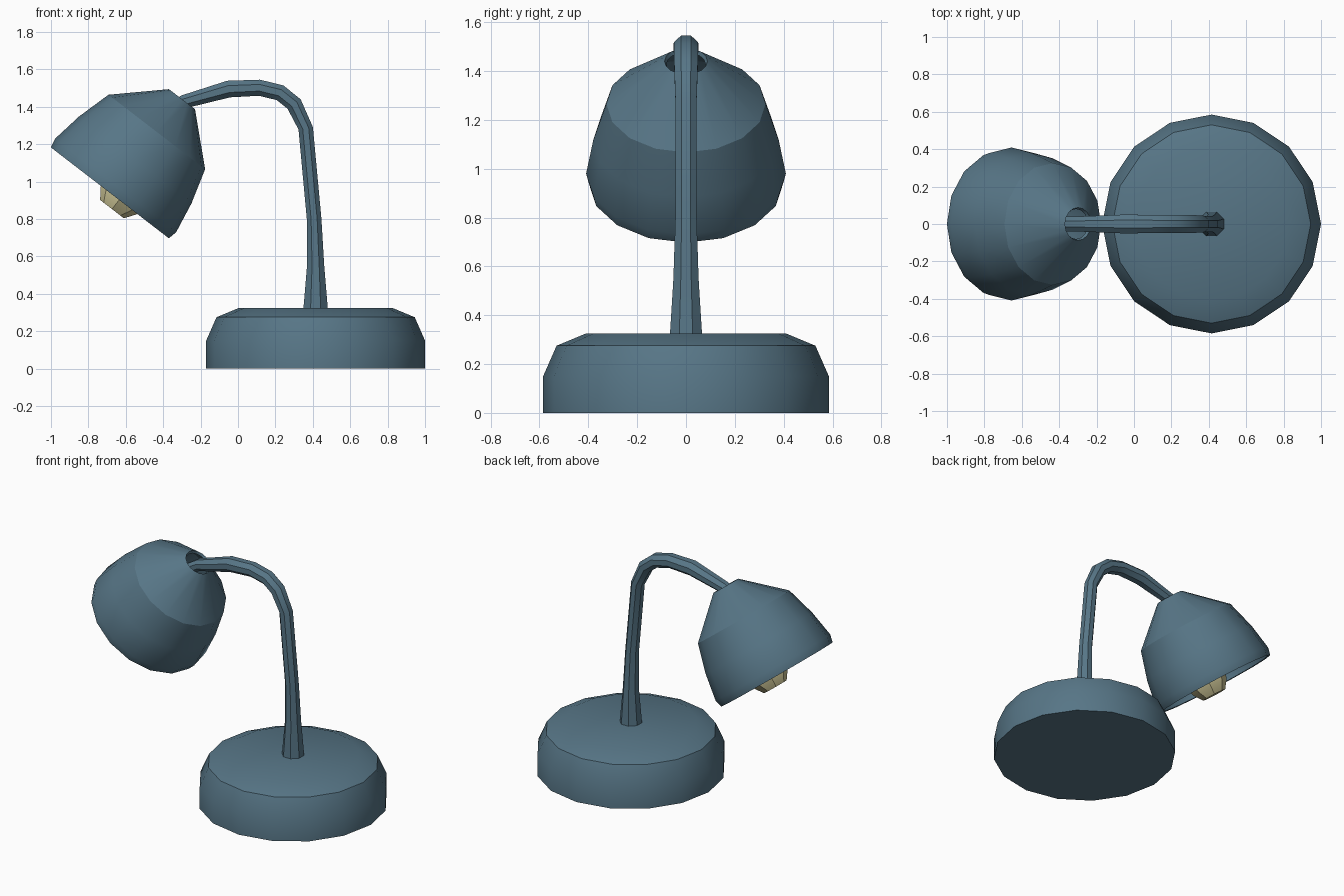
import bpy, bmesh, math
from mathutils import Vector, Matrix

if "Cube" in bpy.data.objects:
    bpy.data.objects.remove(bpy.data.objects["Cube"])


def material(name, rgb):
    m = bpy.data.materials.new(name)
    m.diffuse_color = (*rgb, 1)
    m.use_nodes = True
    m.node_tree.nodes["Principled BSDF"].inputs["Base Color"].default_value = m.diffuse_color
    return m


slate = material("slate_blue", (0.095, 0.18, 0.24))
cream = material("warm_cream", (0.62, 0.57, 0.31))


def finish(bm, name, mat, angle=30):
    bmesh.ops.recalc_face_normals(bm, faces=bm.faces[:])
    me = bpy.data.meshes.new(name)
    bm.to_mesh(me)
    bm.free()
    me.materials.append(mat)
    ob = bpy.data.objects.new(name, me)
    bpy.context.collection.objects.link(ob)
    bpy.ops.object.select_all(action='DESELECT')
    ob.select_set(True)
    bpy.context.view_layer.objects.active = ob
    bpy.ops.object.shade_smooth_by_angle(angle=math.radians(angle))
    return ob


def skin(bm, rings, caps=True, closed=False):
    """Bridge successive vertex rings with quads."""
    n = len(rings[0])
    pairs = list(zip(rings, rings[1:]))
    if closed:
        pairs.append((rings[-1], rings[0]))
    for a, b in pairs:
        for i in range(n):
            j = (i + 1) % n
            bm.faces.new((a[i], a[j], b[j], b[i]))
    if caps:
        bm.faces.new(rings[0])
        bm.faces.new(rings[-1])


def lathe(name, profile, sides, mat, matrix, caps=True, closed=False, angle=30):
    bm = bmesh.new()
    rings = []
    for r, h in profile:
        rings.append([bm.verts.new(matrix @ Vector((
            r * math.cos(2 * math.pi * i / sides),
            r * math.sin(2 * math.pi * i / sides), h))) for i in range(sides)])
    skin(bm, rings, caps, closed)
    return finish(bm, name, mat, angle)


# Round base
lathe("base", [(0.585, 0), (0.585, 0.15), (0.53, 0.275), (0.41, 0.325)],
      16, slate, Matrix.Translation((0.415, 0, 0)))

# Curved octagonal stem: x, z, half thickness
path = [(0.415, 0.30, 0.067), (0.415, 0.55, 0.046), (0.407, 0.80, 0.039),
        (0.362, 1.285, 0.039), (0.30, 1.415, 0.043), (0.225, 1.475, 0.043),
        (0.115, 1.502, 0.043), (-0.05, 1.495, 0.045), (-0.29, 1.427, 0.036),
        (-0.365, 1.385, 0.035), (-0.40, 1.26, 0.035)]
bm = bmesh.new()
rings = []
for k, (x, z, h) in enumerate(path):
    p, q = path[max(k - 1, 0)], path[min(k + 1, len(path) - 1)]
    t = Vector((q[0] - p[0], 0, q[1] - p[1])).normalized()
    side = Vector((t.z, 0, -t.x))
    r = h / math.cos(math.pi / 8)
    wide = 1.0 if k == 0 else 1.12
    ring = []
    for i in range(8):
        a = (i + 0.5) * math.pi / 4
        ring.append(bm.verts.new(Vector((x, 0, z)) + side * r * math.cos(a)
                                 + Vector((0, r * wide * math.sin(a), 0))))
    rings.append(ring)
skin(bm, rings)
finish(bm, "stem", slate)

# Tilted head frame, origin at the centre of the shade rim
head = Matrix.Translation((-0.685, 0, 0.94)) @ Matrix.Rotation(math.radians(37.6), 4, 'Y')

# Hollow shade, open at the rim and at the neck
outer = [(0.398, 0), (0.409, 0.05), (0.38, 0.222), (0.326, 0.411), (0.088, 0.632)]
inner = [(0.08, 0.615), (0.31, 0.40), (0.364, 0.218), (0.392, 0.05), (0.385, 0.004)]
lathe("shade", outer + inner, 16, slate, head, caps=False, closed=True, angle=28)

# Bulb hanging inside the shade
lathe("bulb", [(0.08, -0.062), (0.12, -0.006), (0.15, 0.09), (0.13, 0.20), (0.06, 0.32), (0.05, 0.42)],
      8, cream, head @ Matrix.Translation((0.062, 0, 0)))
